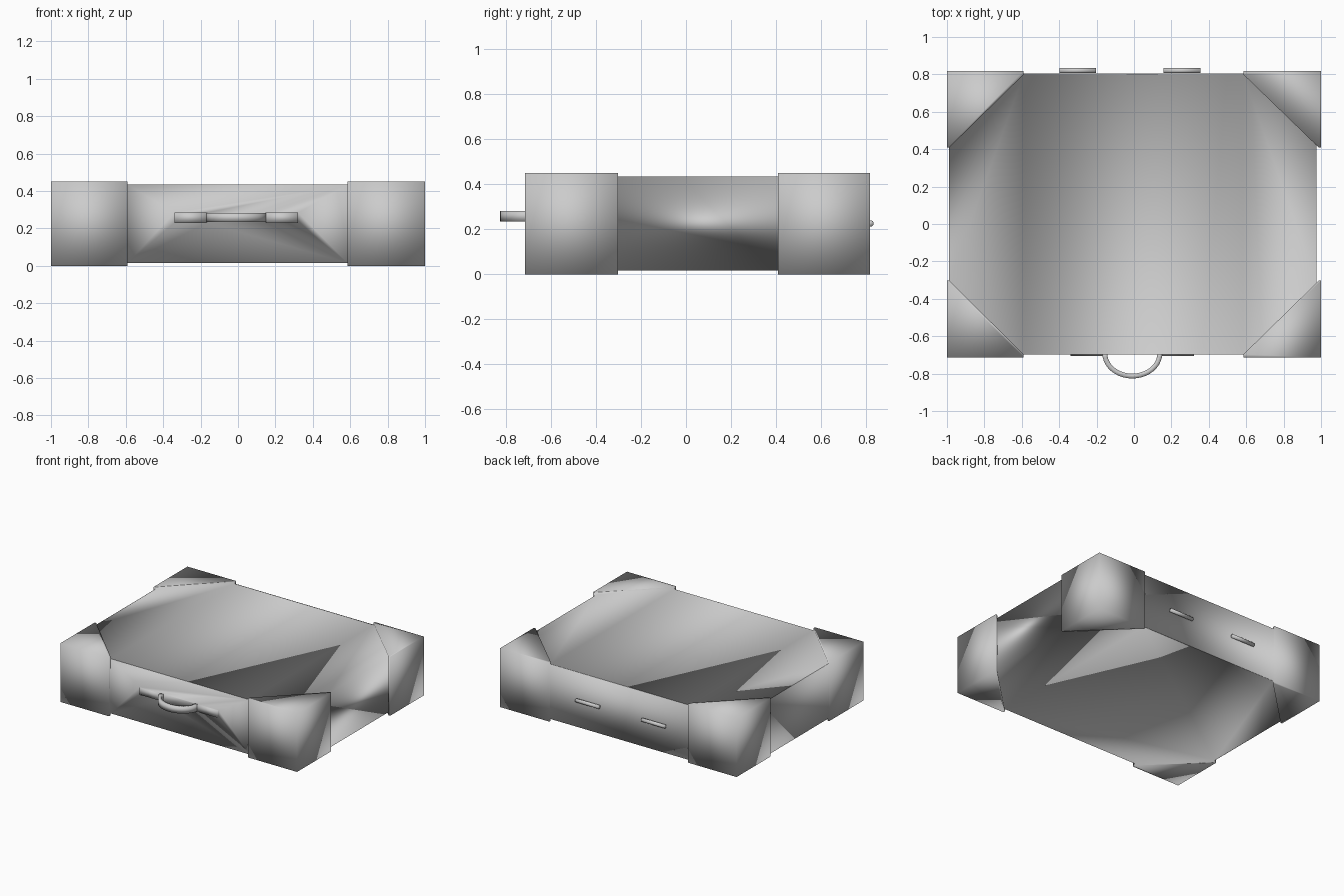
import bpy, bmesh, math

if "Cube" in bpy.data.objects:
    bpy.data.objects.remove(bpy.data.objects["Cube"])


def make_object(name, bm):
    bmesh.ops.recalc_face_normals(bm, faces=bm.faces)
    for face in bm.faces:
        face.smooth = True
    mesh = bpy.data.meshes.new(name)
    bm.to_mesh(mesh)
    bm.free()
    obj = bpy.data.objects.new(name, mesh)
    bpy.context.collection.objects.link(obj)
    return obj


def prism(name, outline, z0, z1):
    bm = bmesh.new()
    low = [bm.verts.new((x, y, z0)) for x, y in outline]
    high = [bm.verts.new((x, y, z1)) for x, y in outline]
    bm.faces.new(low)
    bm.faces.new(high)
    for i in range(len(low)):
        bm.faces.new((low[i - 1], low[i], high[i], high[i - 1]))
    return make_object(name, bm)


def box(name, x0, x1, y0, y1, z0, z1):
    return prism(name, [(x0, y0), (x1, y0), (x1, y1), (x0, y1)], z0, z1)


def merge(base, part):
    """Fuse a part into the shell so its edges share the shell's vertices."""
    mod = base.modifiers.new("fuse_" + part.name, 'BOOLEAN')
    mod.operation, mod.solver, mod.object = 'UNION', 'EXACT', part
    bpy.context.view_layer.objects.active = base
    bpy.ops.object.modifier_apply(modifier=mod.name)
    bpy.data.objects.remove(part)


# Suitcase shell
case = box("case_with_corner_guards", -0.99, 0.976, -0.697, 0.805, 0.016, 0.434)

# Triangular corner guards, slightly proud of the shell
for side, x, dx in (("left", -1.0, 0.41), ("right", 1.0, -0.415)):
    for end, y, dy in (("front", -0.715, 0.412), ("back", 0.817, -0.408)):
        merge(case, prism(f"corner_guard_{end}_{side}",
                          [(x, y), (x + dx, y), (x + dx, y + dy * 0.044),
                           (x + dx * 0.03, y + dy), (x, y + dy)], 0.0, 0.45))

# Handle mounting plates
for side, x0, x1 in (("left", -0.34, -0.168), ("right", 0.15, 0.322)):
    merge(case, box(f"handle_plate_{side}", x0, x1, -0.707, -0.69, 0.23, 0.284))

# Hinge barrels on the back
for side, x in (("left", -0.30), ("right", 0.257)):
    bpy.ops.mesh.primitive_cylinder_add(
        vertices=16, radius=0.014, depth=0.196,
        location=(x, 0.82, 0.226), rotation=(0, math.pi / 2, 0))
    hinge = bpy.context.object
    hinge.name = f"hinge_{side}"
    merge(case, hinge)

# Soft shading over the whole shell
for poly in case.data.polygons:
    poly.use_smooth = True

# Curved handle: half-ring strap with a rectangular section
steps = 20
rings = []
bm = bmesh.new()
for i in range(steps + 1):
    a = math.pi + math.pi * i / steps
    c, s = math.cos(a), math.sin(a)
    rings.append([bm.verts.new((-0.009 + (0.147 + d) * c,
                                -0.692 + (0.121 + d) * s, z))
                  for d, z in ((0.013, 0.234), (0.013, 0.282),
                               (-0.013, 0.282), (-0.013, 0.234))])
for p, q in zip(rings, rings[1:]):
    for k in range(4):
        bm.faces.new((p[k], p[k - 1], q[k - 1], q[k]))
bm.faces.new(rings[0])
bm.faces.new(rings[-1])
make_object("handle", bm)
